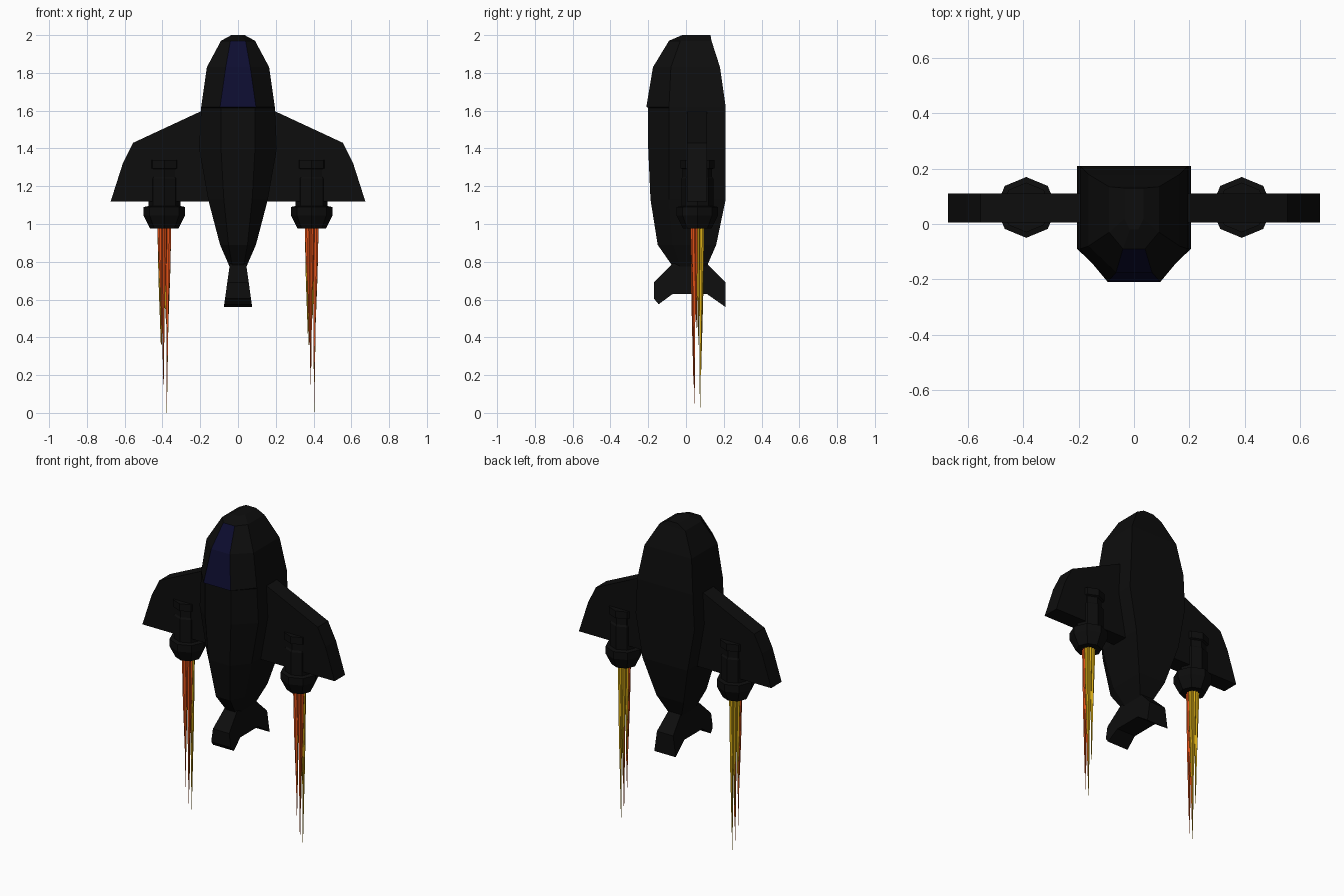
import bpy, math

if "Cube" in bpy.data.objects:
    bpy.data.objects.remove(bpy.data.objects["Cube"])

def material(name, rgb):
    m = bpy.data.materials.new(name)
    m.diffuse_color = (*rgb, 1)
    m.use_nodes = True
    m.node_tree.nodes["Principled BSDF"].inputs["Base Color"].default_value = m.diffuse_color
    return m

BLACK = material("hull black", (0.004, 0.004, 0.004))
BLUE = material("canopy blue", (0.004, 0.004, 0.03))
ORANGE = material("flame orange", (0.75, 0.08, 0.008))
YELLOW = material("flame yellow", (0.7, 0.42, 0.008))

def loft(name, rings, mats):
    """Skin a list of equal-length closed rings and cap both ends."""
    n = len(rings[0])
    verts = [p for r in rings for p in r]
    faces = [tuple(range(n))[::-1],
             tuple(range((len(rings) - 1) * n, len(rings) * n))]
    for i in range(len(rings) - 1):
        for j in range(n):
            k = (j + 1) % n
            faces.append((i * n + j, i * n + k, (i + 1) * n + k, (i + 1) * n + j))
    me = bpy.data.meshes.new(name)
    me.from_pydata(verts, [], faces)
    for m in mats:
        me.materials.append(m)
    ob = bpy.data.objects.new(name, me)
    bpy.context.collection.objects.link(ob)
    # consistent outward normals
    import bmesh
    bm = bmesh.new()
    bm.from_mesh(me)
    bmesh.ops.recalc_face_normals(bm, faces=bm.faces)
    bm.to_mesh(me)
    bm.free()
    return ob

def circle(cx, cy, z, r, n, turn=0.0):
    return [(cx + r * math.cos(turn + math.tau * i / n),
             cy + r * math.sin(turn + math.tau * i / n), z) for i in range(n)]

# Fuselage: z, half width, front facet half width, front y, shoulder y, back y
sections = [
    (0.775, .045, .03, -.07, -.03, .11),
    (0.89, .095, .05, -.15, -.07, .16),
    (1.13, .158, .075, -.188, -.09, .21),
    (1.40, .206, .09, -.20, -.09, .21),
    (1.615, .195, .09, -.20, -.09, .21),
    (1.62, .195, .095, -.21, -.09, .21),
    (1.83, .165, .065, -.175, -.08, .18),
    (1.97, .09, .04, -.09, -.03, .135),
    (2.00, .035, .015, -.02, .02, .13),
]
rings = [[(w, b, z), (-w, b, z), (-w, s, z), (-f, y, z), (f, y, z), (w, s, z)]
         for z, w, f, y, s, b in sections]
hull = loft("fuselage", rings, [BLACK, BLUE])
# Canopy: the front facet above the step
for p in hull.data.polygons:
    if 1.63 < p.center.z < 1.95 and abs(p.center.x) < 0.01 and p.center.y < 0:
        p.material_index = 1

# Tail: side profile (y, z), flaring wider towards the bottom
profile = [(-.07, .79), (-.17, .69), (-.17, .605), (-.145, .575), (-.07, .63),
           (.11, .63), (.21, .56), (.21, .69), (.11, .79)]
def flare(z):
    return .045 + (.775 - z) / .215 * .03
loft("tail_fins", [[(s * flare(z), y, z) for y, z in profile] for s in (-1, 1)], [BLACK])

# Wings, engines and flames on both sides
wing = [(.1, 1.63), (.2, 1.595), (.555, 1.43), (.61, 1.32), (.674, 1.12), (.1, 1.12)]
engine = [(.975, .075), (1.045, .11), (1.09, .11), (1.095, .085), (1.24, .085),
          (1.25, .078), (1.29, .078), (1.295, .09), (1.34, .09)]
tips = [.40, .0, .50, .22, .55, .36, .62, .36, .15, .64, .05, .45]
EY = .06
for side, label in ((-1, "left"), (1, "right")):
    loft(label + "_wing", [[(side * x, y, z) for x, z in wing] for y in (.005, .11)], [BLACK])
    cx = side * .39
    loft(label + "_engine", [circle(cx, EY, z, r, 8) for z, r in engine], [BLACK])
    # Jagged exhaust: thin tapering spikes, orange in front and yellow behind
    for i, tip in enumerate(tips):
        a = math.tau * (i + .5) / len(tips)
        dx, dy = math.cos(a), math.sin(a)
        x, y = cx + .026 * dx, EY + .026 * dy
        mid = .45 * tip + .55 * .98
        loft(f"{label}_flame_{i + 1}",
             [circle(cx + .018 * dx, EY + .020 * dy, tip, .0012, 4, a),
              circle(cx + .023 * dx, EY + .024 * dy, mid, .009, 4, a),
              circle(x, y, .98, .012, 4, a)],
             [YELLOW if dy > 0 else ORANGE])
